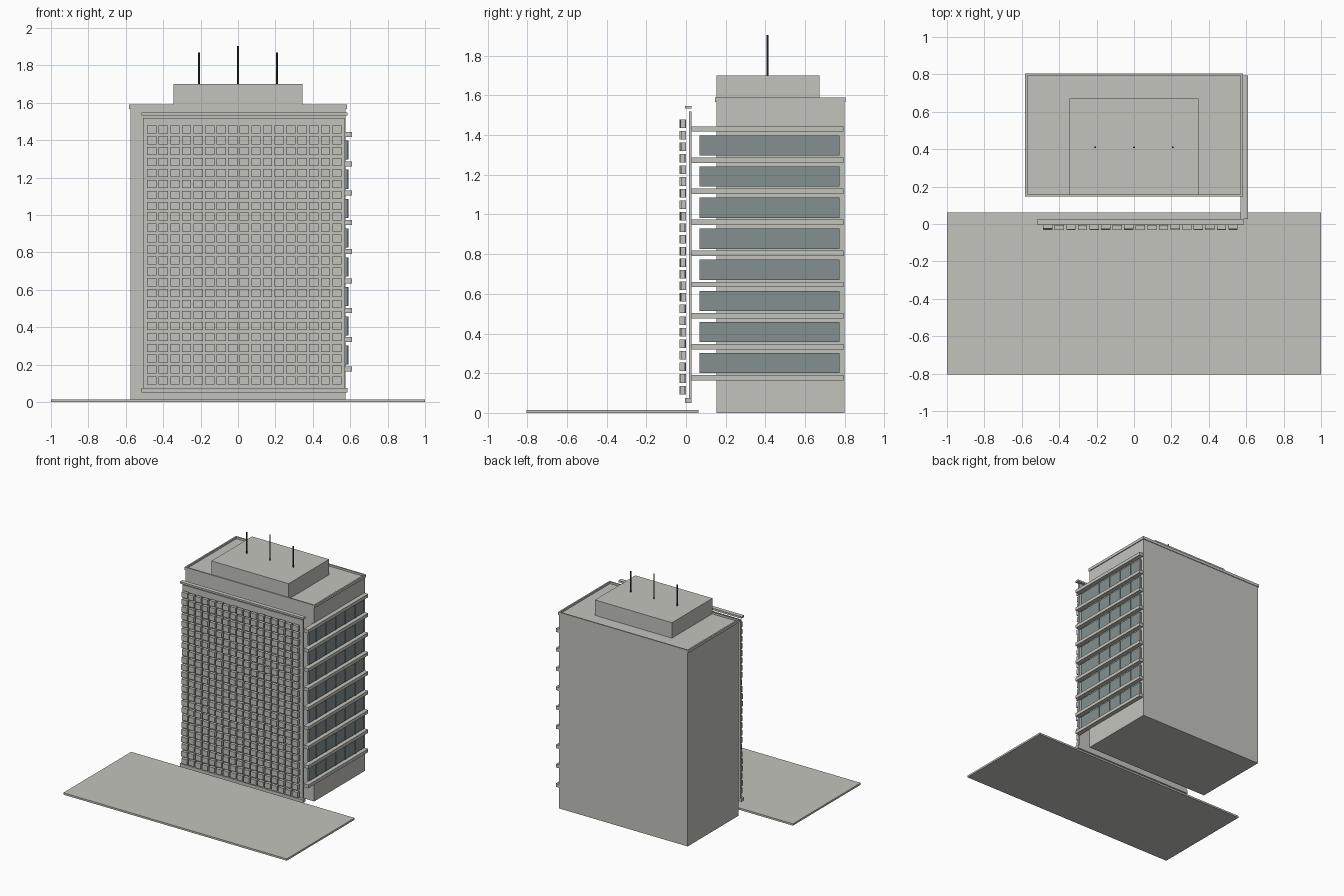
import bpy, bmesh, random
from mathutils import Matrix, Vector

random.seed(4)
if "Cube" in bpy.data.objects:
    bpy.data.objects.remove(bpy.data.objects["Cube"], do_unlink=True)


def make_material(name, rgb):
    mat = bpy.data.materials.new(name)
    mat.use_nodes = True
    mat.diffuse_color = (*rgb, 1)
    mat.node_tree.nodes["Principled BSDF"].inputs["Base Color"].default_value = (*rgb, 1)
    return mat


concrete = make_material("pale concrete", (0.55, 0.55, 0.51))
glass = make_material("grey blue glass", (0.235, 0.28, 0.285))
metal = make_material("dark metal", (0.045, 0.045, 0.05))


def add_box(bm, x, y, z):
    """Add a box given its (min, max) range on each axis."""
    lo, hi = Vector((x[0], y[0], z[0])), Vector((x[1], y[1], z[1]))
    matrix = Matrix.Translation((lo + hi) / 2) @ Matrix.Diagonal((*(hi - lo), 1))
    bmesh.ops.create_cube(bm, size=1, matrix=matrix)


def finish(name, bm, mat):
    mesh = bpy.data.meshes.new(name)
    bm.to_mesh(mesh)
    bm.free()
    mesh.materials.append(mat)
    obj = bpy.data.objects.new(name, mesh)
    bpy.context.collection.objects.link(obj)
    return obj


def box(name, x, y, z, mat=concrete):
    bm = bmesh.new()
    add_box(bm, x, y, z)
    return finish(name, bm, mat)


# Forecourt, tower block and rooftop plant room
box("forecourt", (-1, 1), (-0.805, 0.062), (0, 0.015))
box("tower", (-0.575, 0.575), (0.153, 0.8), (0, 1.575))
box("plant_room", (-0.345, 0.345), (0.154, 0.672), (1.575, 1.7))

# Thin raised rim round the roof
rim = bmesh.new()
rim_z = (1.567, 1.59)
for x in ((-0.582, -0.57), (0.57, 0.582)):
    add_box(rim, x, (0.147, 0.805), rim_z)
for y in ((0.147, 0.158), (0.794, 0.805)):
    add_box(rim, (-0.57, 0.57), y, rim_z)
finish("roof_rim", rim, concrete)

# Antennas
for name, x, top in (("left", 0.208, 1.87), ("middle", 0, 1.905), ("right", -0.208, 1.87)):
    bm = bmesh.new()
    height = top - 1.7
    bmesh.ops.create_cone(bm, cap_ends=True, segments=8, radius1=0.005, radius2=0.005,
                          depth=height, matrix=Matrix.Translation((x, 0.41, 1.7 + height / 2)))
    finish(name + "_antenna", bm, metal)

# Front screen wall with its top and bottom rails
box("screen_wall", (-0.507, 0.573), (0.014, 0.027), (0.052, 1.518))
box("screen_top_rail", (-0.517, 0.585), (-0.006, 0.028), (1.533, 1.547))
box("screen_bottom_rail", (-0.517, 0.585), (-0.006, 0.028), (0.05, 0.076))

# Grid of facade blocks, staggered slightly in depth
blocks = bmesh.new()
for column in range(17):
    for row in range(24):
        x = -0.461 + column * 0.0619
        z = 0.115 + row * 0.0584
        front = random.uniform(-0.033, -0.024)
        add_box(blocks, (x - 0.025, x + 0.025), (front, front + 0.025), (z - 0.0215, z + 0.0215))
finish("facade_blocks", blocks, concrete)

# Side balcony slabs, with glazing and mullions between them
slabs, panes, mullions = bmesh.new(), bmesh.new(), bmesh.new()
for floor in range(9):
    z = 0.177 + floor * 0.1567
    add_box(slabs, (0.57, 0.61), (0.027, 0.793), (z - 0.0135, z + 0.0135))
    if floor < 8:
        pane_z = (z + 0.023, z + 0.125)
        add_box(panes, (0.573, 0.588), (0.068, 0.773), pane_z)
        for i in range(5):
            y = 0.16 + i * 0.1245
            add_box(mullions, (0.58, 0.592), (y - 0.004, y + 0.004), pane_z)
finish("balcony_slabs", slabs, concrete)
finish("side_windows", panes, glass)
finish("window_mullions", mullions, glass)
